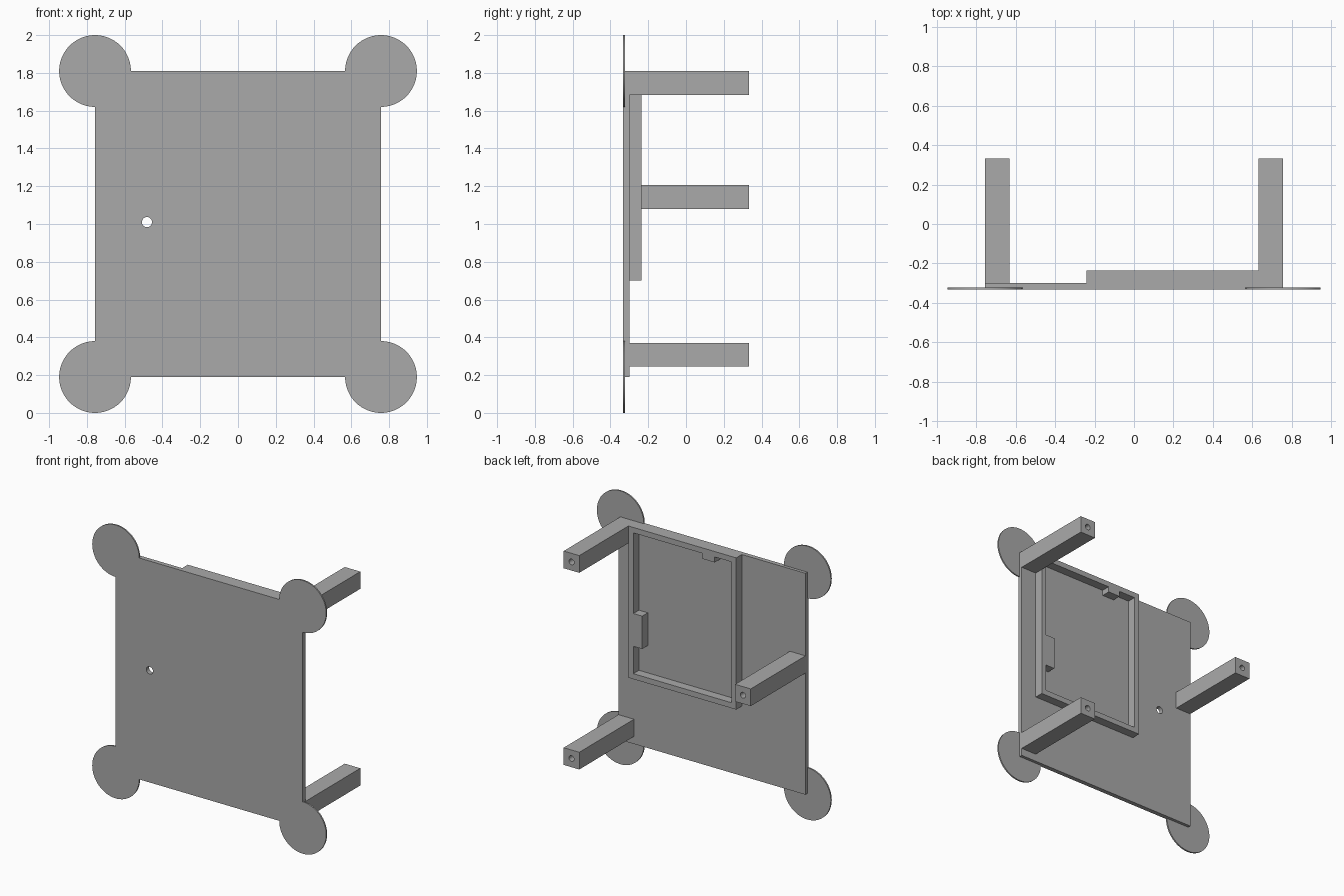
import bpy, bmesh
from math import cos, sin, pi

cube = bpy.data.objects.get("Cube")
if cube:
    bpy.data.objects.remove(cube, do_unlink=True)

grey = bpy.data.materials.new("plain grey")
grey.use_nodes = True
colour = (0.4, 0.4, 0.4, 1)
grey.diffuse_color = colour
grey.node_tree.nodes["Principled BSDF"].inputs["Base Color"].default_value = colour

FRONT, BACK, TIP = -0.333, -0.3, 0.333
RIM = -0.235          # rear of the raised frame
HALF, LOW, HIGH = 0.757, 0.19, 1.81
POST = 0.126


def prism(name, outline, y0, y1):
    """Extrude an x-z outline from y0 to y1."""
    bm = bmesh.new()
    face = bm.faces.new([bm.verts.new((x, y0, z)) for x, z in outline])
    new = bmesh.ops.extrude_face_region(bm, geom=[face])["geom"]
    moved = [v for v in new if isinstance(v, bmesh.types.BMVert)]
    bmesh.ops.translate(bm, verts=moved, vec=(0, y1 - y0, 0))
    bmesh.ops.recalc_face_normals(bm, faces=bm.faces)
    mesh = bpy.data.meshes.new(name)
    bm.to_mesh(mesh)
    bm.free()
    mesh.materials.append(grey)
    obj = bpy.data.objects.new(name, mesh)
    bpy.context.collection.objects.link(obj)
    return obj


def rect(x0, x1, z0, z1):
    return [(x0, z0), (x1, z0), (x1, z1), (x0, z1)]


def arc(x, z, r, start=0.0, sweep=2 * pi, steps=24):
    count = steps if sweep >= 2 * pi else steps + 1
    return [(x + r * cos(start + sweep * i / steps),
             z + r * sin(start + sweep * i / steps)) for i in range(count)]


def cut(target, outline, y0, y1):
    """Subtract a prism, then drop the cutter."""
    cutter = prism("cutter", outline, y0, y1)
    mod = target.modifiers.new("cut", "BOOLEAN")
    mod.operation, mod.solver, mod.object = "DIFFERENCE", "EXACT", cutter
    bpy.context.view_layer.objects.active = target
    bpy.ops.object.modifier_apply(modifier=mod.name)
    bpy.data.objects.remove(cutter, do_unlink=True)


# Main plate with its small through hole
plate = prism("base_plate", rect(-HALF, HALF, LOW, HIGH), FRONT, BACK)
cut(plate, arc(-0.482, 1.01, 0.027), FRONT - 0.1, BACK + 0.1)

# Thin three-quarter discs around the plate corners
corners = [("upper_left", HALF, HIGH, -pi / 2), ("upper_right", -HALF, HIGH, 0),
           ("lower_right", -HALF, LOW, pi / 2), ("lower_left", HALF, LOW, pi)]
for name, x, z, start in corners:
    outline = [(x, z)] + arc(x, z, 0.19, start, 1.5 * pi, 48)
    disc = prism(name + "_corner_disc", outline, FRONT, FRONT + 0.011)
    bpy.ops.object.select_all(action="DESELECT")
    disc.select_set(True)
    bpy.context.view_layer.objects.active = disc
    bpy.ops.object.shade_smooth_by_angle(angle=0.5)

# Raised rectangular frame, its opening shaped around two inner tabs
x0, x1, z0, z1 = -0.242, HALF - POST, 0.7, HIGH
frame = prism("raised_frame", rect(x0, x1, z0, z1), BACK, RIM)
w = 0.04
opening = [(x0 + w, z0 + w), (x1 - w, z0 + w),
           (x1 - w, 0.94), (x1 - w - 0.072, 0.94),
           (x1 - w - 0.072, 1.18), (x1 - w, 1.18),
           (x1 - w, z1 - w), (0.03, z1 - w), (0.03, z1 - 2 * w),
           (-0.068, z1 - 2 * w), (-0.068, z1 - w), (x0 + w, z1 - w)]
cut(frame, opening, BACK - 0.01, RIM + 0.1)

# Square standoff posts with screw holes in the ends
posts = [("upper_left_post", HALF - POST, HIGH - POST),
         ("lower_left_post", HALF - POST, 0.245),
         ("right_post", -HALF, 1.08)]
for name, x, z in posts:
    post = prism(name, rect(x, x + POST, z, z + POST), BACK, TIP)
    cut(post, arc(x + POST / 2, z + POST / 2, 0.021), TIP - 0.2, TIP + 0.1)
